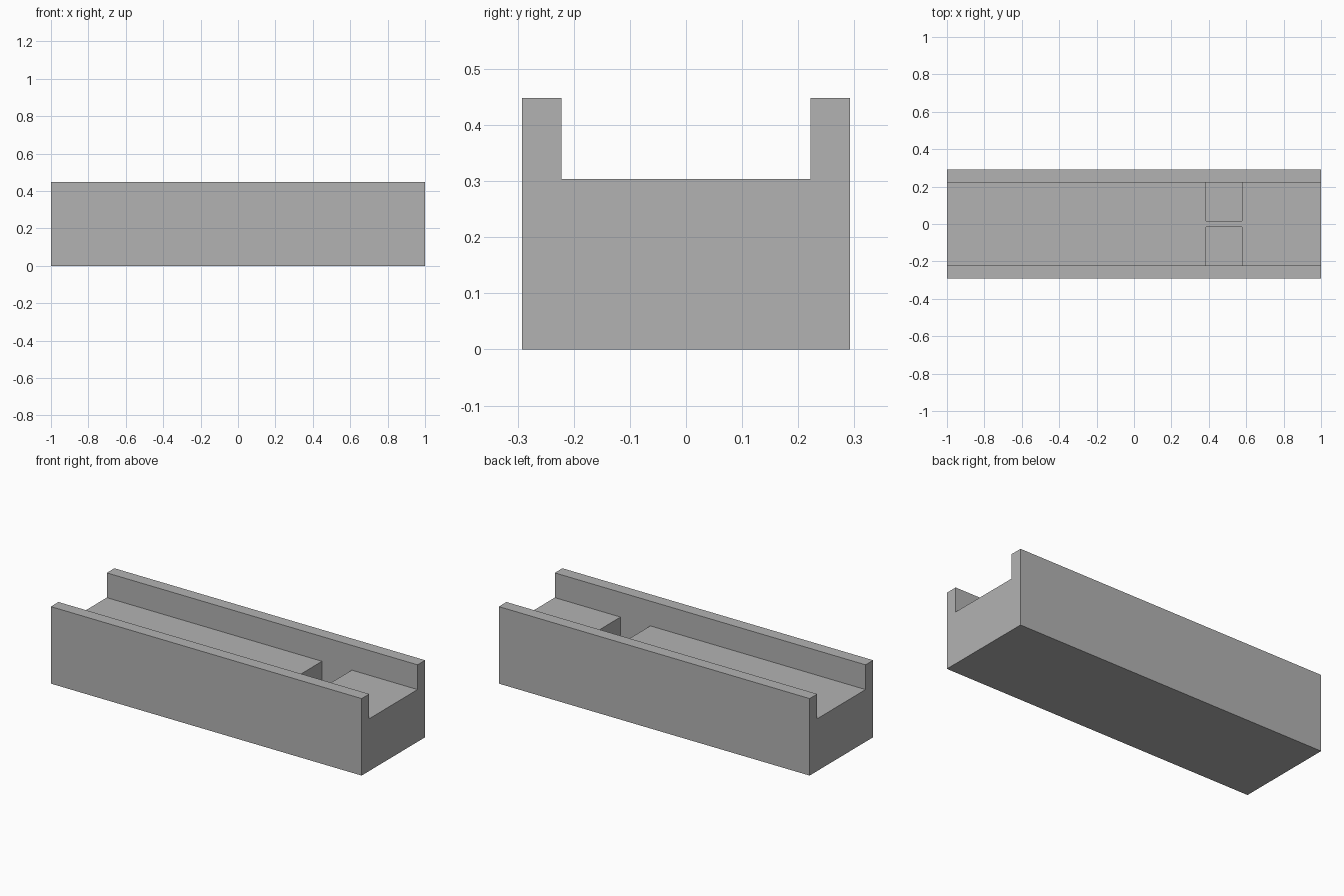
import bpy
import bmesh
from mathutils import Matrix, Vector

if "Cube" in bpy.data.objects:
    bpy.data.objects.remove(bpy.data.objects["Cube"], do_unlink=True)

HALF_LENGTH, HALF_WIDTH, HEIGHT = 1.0, 0.292, 0.448
CHANNEL_HALF, CHANNEL_FLOOR = 0.222, 0.304
POCKET_X = (0.385, 0.577)
POCKET_FLOOR = 0.07
WEB_HALF = 0.016

# Single plain grey
grey = bpy.data.materials.new("plain_grey")
grey.use_nodes = True
colour = (0.45, 0.45, 0.45, 1)
grey.diffuse_color = colour
grey.node_tree.nodes["Principled BSDF"].inputs["Base Color"].default_value = colour


def add_object(name, bm):
    bmesh.ops.recalc_face_normals(bm, faces=bm.faces)
    mesh = bpy.data.meshes.new(name)
    bm.to_mesh(mesh)
    bm.free()
    mesh.materials.append(grey)
    obj = bpy.data.objects.new(name, mesh)
    bpy.context.collection.objects.link(obj)
    return obj


def box(name, low, high):
    low, high = Vector(low), Vector(high)
    bm = bmesh.new()
    bmesh.ops.create_cube(bm, size=1, matrix=Matrix.Translation((low + high) / 2)
                          @ Matrix.Diagonal((*(high - low), 1)))
    return add_object(name, bm)


# U-shaped body: half profile mirrored across the middle, then extruded along x
half = [(HALF_WIDTH, 0), (HALF_WIDTH, HEIGHT),
        (CHANNEL_HALF, HEIGHT), (CHANNEL_HALF, CHANNEL_FLOOR)]
profile = half + [(-y, z) for y, z in reversed(half)]
bm = bmesh.new()
end = bm.faces.new([bm.verts.new((-HALF_LENGTH, y, z)) for y, z in profile])
extruded = bmesh.ops.extrude_face_region(bm, geom=[end], use_keep_orig=True)
verts = [v for v in extruded["geom"] if isinstance(v, bmesh.types.BMVert)]
bmesh.ops.translate(bm, verts=verts, vec=(2 * HALF_LENGTH, 0, 0))
body = add_object("channel_body", bm)

# Two blind pockets in the channel floor, split by a thin web
for side, name in ((1, "back_pocket_cutter"), (-1, "front_pocket_cutter")):
    y0, y1 = sorted((side * WEB_HALF, side * CHANNEL_HALF))
    cutter = box(name, (POCKET_X[0], y0, POCKET_FLOOR), (POCKET_X[1], y1, HEIGHT - 0.05))
    cutter.hide_render = True
    cut = body.modifiers.new(name, "BOOLEAN")
    cut.operation = "DIFFERENCE"
    cut.solver = "EXACT"
    cut.object = cutter
    bpy.context.view_layer.objects.active = body
    bpy.ops.object.modifier_apply(modifier=cut.name)
    bpy.data.objects.remove(cutter, do_unlink=True)
